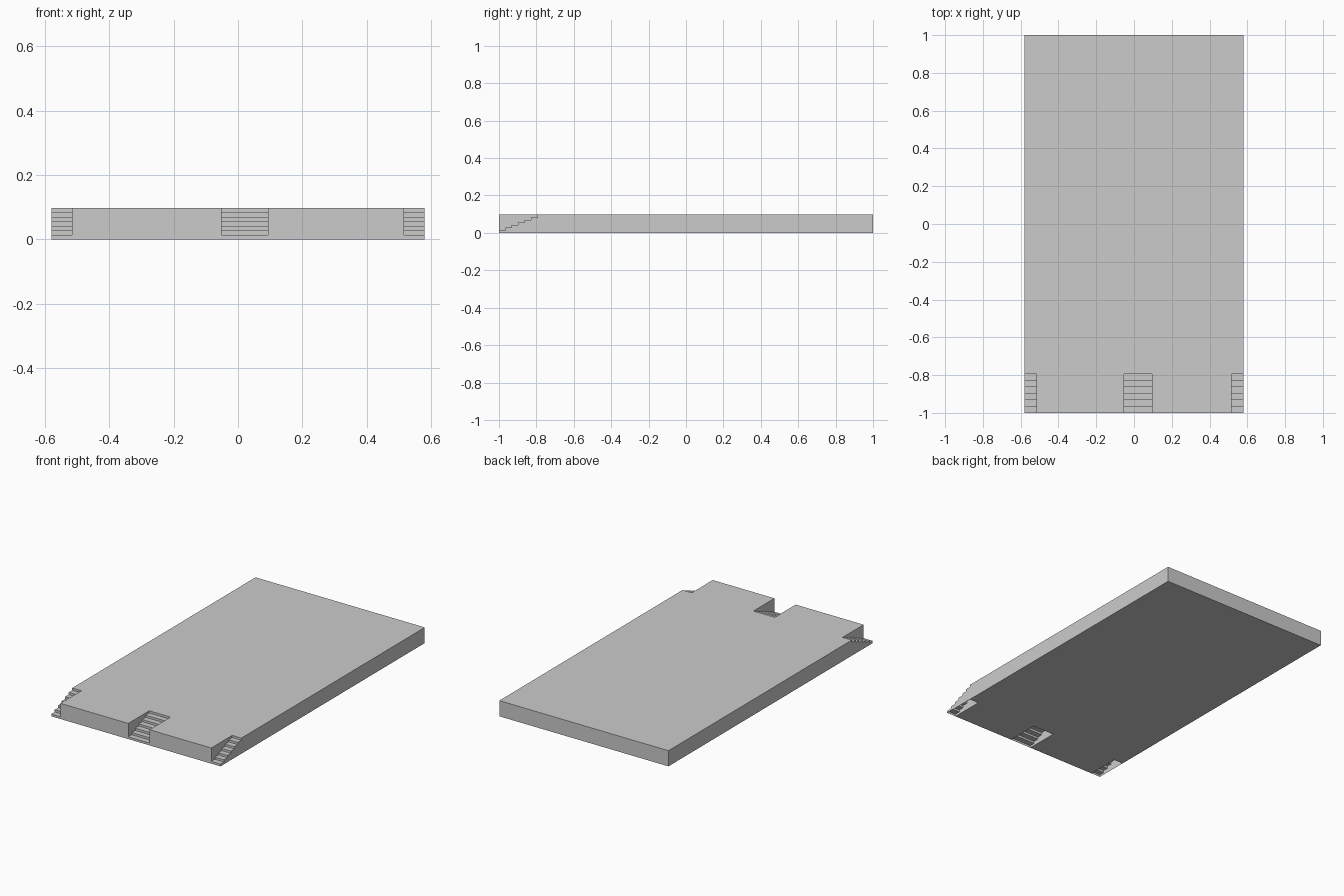
import bpy, bmesh

if "Cube" in bpy.data.objects:
    bpy.data.objects.remove(bpy.data.objects["Cube"])

W, L, H = 0.58, 1.0, 0.097      # half width, half length, height
RISERS = 7
BACK = -0.795                   # where the stairs meet the deck
IN, C0, C1 = 0.517, -0.052, 0.094


def finish(name, bm):
    mesh = bpy.data.meshes.new(name)
    bm.to_mesh(mesh)
    bm.free()
    ob = bpy.data.objects.new(name, mesh)
    bpy.context.collection.objects.link(ob)
    return ob


# Platform slab: outline with three stair notches in the front edge
outline = [(-W, L), (-W, BACK), (-IN, BACK), (-IN, -L), (C0, -L), (C0, BACK),
           (C1, BACK), (C1, -L), (IN, -L), (IN, BACK), (W, BACK), (W, L)]
bm = bmesh.new()
base = bm.faces.new([bm.verts.new((x, y, 0)) for x, y in outline])
top = bmesh.ops.extrude_face_region(bm, geom=[base], use_keep_orig=True)
bmesh.ops.translate(bm, vec=(0, 0, H),
                    verts=[g for g in top["geom"] if isinstance(g, bmesh.types.BMVert)])
bmesh.ops.recalc_face_normals(bm, faces=bm.faces)
finish("platform", bm)

# Stair profile: risers and treads climbing from the front edge
rise, run = H / RISERS, (BACK + L) / (RISERS - 1)
profile = [(-L, 0)]
for i in range(RISERS - 1):
    profile += [(-L + i * run, (i + 1) * rise), (-L + (i + 1) * run, (i + 1) * rise)]


# Open-bottomed flight of steps, with an optional outer side wall
def stairs(name, x0, x1, wall_x=None):
    bm = bmesh.new()
    a = [bm.verts.new((x0, y, z)) for y, z in profile]
    b = [bm.verts.new((x1, y, z)) for y, z in profile]
    for i in range(len(profile) - 1):
        bm.faces.new((a[i], b[i], b[i + 1], a[i + 1]))
    # top riser closes the gap up to the deck is part of the platform wall
    if wall_x is not None:
        side = a if wall_x == x0 else b
        corner = bm.verts.new((wall_x, BACK, 0))
        loop = side + [corner]
        bm.faces.new(loop if side is a else loop[::-1])
    bmesh.ops.recalc_face_normals(bm, faces=bm.faces)
    if min(bm.faces, key=lambda f: f.calc_center_median().y).normal.y > 0:
        bmesh.ops.reverse_faces(bm, faces=bm.faces)
    return finish(name, bm)


stairs("left_stairs", -W, -IN, -W)
stairs("centre_stairs", C0, C1)
stairs("right_stairs", IN, W, W)
